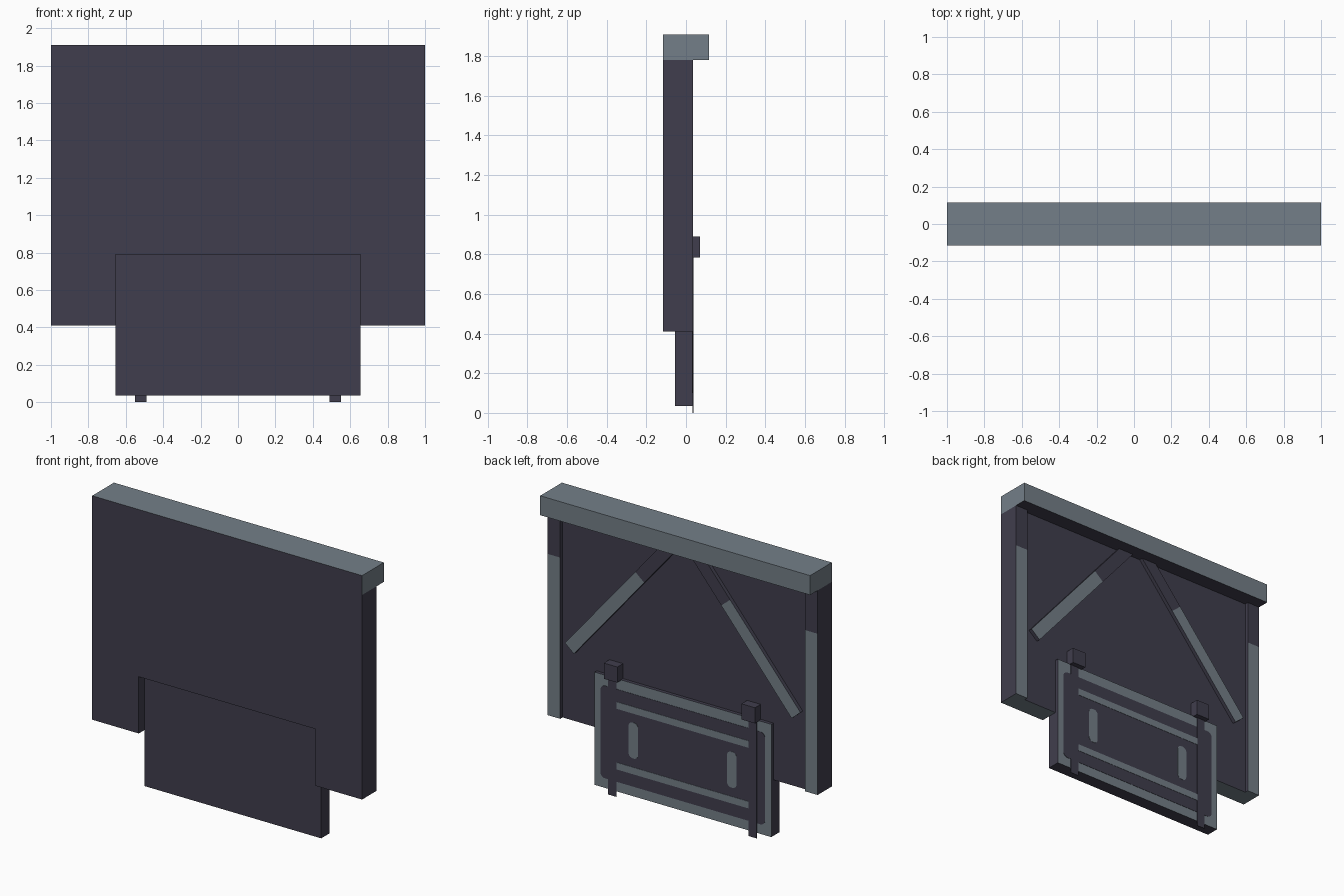
import bpy, bmesh, math

if "Cube" in bpy.data.objects:
    bpy.data.objects.remove(bpy.data.objects["Cube"])


def material(name, rgb):
    m = bpy.data.materials.new(name)
    m.diffuse_color = (*rgb, 1)
    m.use_nodes = True
    m.node_tree.nodes["Principled BSDF"].inputs["Base Color"].default_value = m.diffuse_color
    return m


DARK = material("dark slate", (0.051, 0.048, 0.074))
GREY = material("blue grey", (0.174, 0.212, 0.246))


def prism(name, pts, y0, y1, grey=lambda n: False):
    """Extrude an x-z outline from y0 to y1; grey(normal) picks the grey faces."""
    bm = bmesh.new()
    face = bm.faces.new([bm.verts.new((x, y0, z)) for x, z in pts])
    ext = bmesh.ops.extrude_face_region(bm, geom=[face])
    moved = [v for v in ext["geom"] if isinstance(v, bmesh.types.BMVert)]
    bmesh.ops.translate(bm, verts=moved, vec=(0, y1 - y0, 0))
    bmesh.ops.recalc_face_normals(bm, faces=bm.faces)
    bm.normal_update()
    for f in bm.faces:
        f.material_index = int(grey(f.normal))
    me = bpy.data.meshes.new(name)
    bm.to_mesh(me)
    bm.free()
    me.materials.append(DARK)
    me.materials.append(GREY)
    ob = bpy.data.objects.new(name, me)
    bpy.context.collection.objects.link(ob)
    return ob


def rect(x0, x1, z0, z1):
    return [(x0, z0), (x1, z0), (x1, z1), (x0, z1)]


def rounded(x0, x1, z0, z1, r, n=5):
    pts = []
    for i, (cx, cz) in enumerate(rect(x0 + r, x1 - r, z0 + r, z1 - r)):
        for k in range(n + 1):
            a = math.pi * (1 + i / 2) + math.pi / 2 * k / n
            pts.append((cx + r * math.cos(a), cz + r * math.sin(a)))
    return pts


def back(n):
    return n.y > 0.9


def below(n):
    return n.z < -0.9


def every(n):
    return True


# Main board, with a notch for the lower panel
prism("main_board", [(-1, 0.41), (-0.655, 0.41), (-0.655, 0.79), (0.655, 0.79),
                     (0.655, 0.41), (1, 0.41), (1, 1.78), (-1, 1.78)], -0.115, 0.01, below)

# Top beam: dark front and underside, grey elsewhere
prism("top_beam", rect(-1, 1, 1.78, 1.91), -0.115, 0.115,
      lambda n: n.y > -0.9 and n.z > -0.9)

# Lower panel with a grey back face and its painted inlays
prism("lower_panel", rect(-0.655, 0.655, 0.035, 0.79), -0.055, 0.033, back)
prism("dark_inlay", rounded(-0.61, 0.61, 0.10, 0.72, 0.035), 0.032, 0.035)
for z in (0.207, 0.613):
    prism("grey_band", rect(-0.49, 0.49, z - 0.023, z + 0.023), 0.034, 0.037, every)

# Direction along each diagonal brace, from low outer end to top centre
ax, az, bx, bz = 0.84, 0.90, 0.095, 1.78
length = math.hypot(bx - ax, bz - az)
ux, uz = (bx - ax) / length, (bz - az) / length
HALF = 0.043


def brace_part(t0, t1, s):
    ends = []
    for t, side in ((t0, -1), (t0, 1), (t1, 1), (t1, -1)):
        ends.append((s * (ax + ux * t - uz * HALF * side), az + uz * t + ux * HALF * side))
    return ends


for s, label in ((-1, "left"), (1, "right")):
    # Edge posts: grey back face below, dark above
    x0, x1 = sorted((s * 0.908, s * 1.0))
    prism(label + "_post_lower", rect(x0, x1, 0.41, 1.49), 0.01, 0.035,
          lambda n: back(n) or below(n))
    prism(label + "_post_upper", rect(x0, x1, 1.49, 1.78), 0.01, 0.035)
    # Diagonal braces, split the same way; the top runs up into the beam
    prism(label + "_brace_lower", brace_part(0, 0.70 * length, s), 0.01, 0.035, back)
    prism(label + "_brace_upper", brace_part(0.70 * length, length + 0.06, s), 0.01, 0.035)
    # Hinge strap ending in a foot, hinge block above it
    x0, x1 = sorted((s * 0.49, s * 0.55))
    prism(label + "_strap", rect(x0, x1, 0.0, 0.79), 0.034, 0.038)
    x0, x1 = sorted((s * 0.46, s * 0.56))
    prism(label + "_hinge_block", rect(x0, x1, 0.785, 0.89), 0.01, 0.07)
    # Rounded grey slot
    x0, x1 = sorted((s * 0.33, s * 0.40))
    prism(label + "_slot", rounded(x0, x1, 0.29, 0.53, 0.03), 0.034, 0.037, every)
